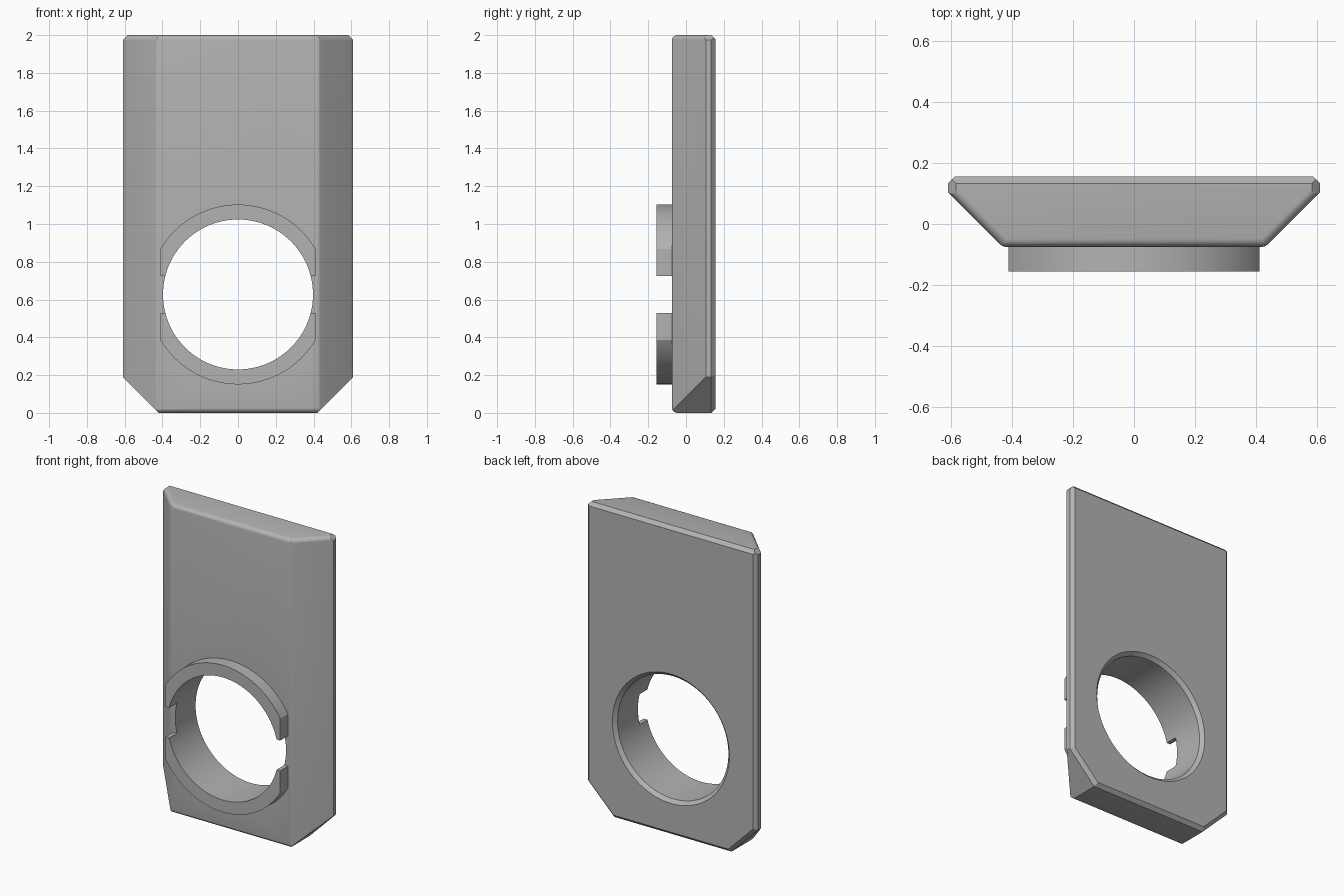
import bpy, bmesh, math
from mathutils import Vector, Matrix

old = bpy.data.objects.get("Cube")
if old:
    bpy.data.objects.remove(old, do_unlink=True)

FRONT, BACK, TOP = -0.075, 0.155, 2.0
HALF = 0.61                      # half width of the plate
RIM_Y = 0.105                    # where the sloped flanks start
HOLE_Z, HOLE_R = 0.627, 0.397
ROUND = 0.03


def make_object(name, bm):
    bmesh.ops.recalc_face_normals(bm, faces=bm.faces)
    mesh = bpy.data.meshes.new(name)
    bm.to_mesh(mesh)
    bm.free()
    obj = bpy.data.objects.new(name, mesh)
    bpy.context.collection.objects.link(obj)
    return obj


def box(lo, hi):
    bm = bmesh.new()
    lo, hi = Vector(lo), Vector(hi)
    mat = Matrix.Translation((lo + hi) / 2) @ Matrix.Diagonal((*(hi - lo), 1))
    bmesh.ops.create_cube(bm, size=1, matrix=mat)
    return bm


def cut(bm, point, normal):
    """Slice off everything on the normal side of a plane and cap it."""
    res = bmesh.ops.bisect_plane(bm, geom=bm.verts[:] + bm.edges[:] + bm.faces[:],
                                 dist=1e-6, plane_co=point, plane_no=normal,
                                 clear_outer=True)
    edges = [e for e in res["geom_cut"] if isinstance(e, bmesh.types.BMEdge)]
    if edges:
        bmesh.ops.holes_fill(bm, edges=[e for e in edges if e.is_boundary])


def round_edge(bm, point, n1, n2, radius=ROUND, steps=7):
    """Round the edge where two planes meet, using tangent slices."""
    n1, n2 = Vector(n1).normalized(), Vector(n2).normalized()
    centre = Vector(point) - (n1 + n2) * radius / (1 + n1.dot(n2))
    for i in range(1, steps):
        n = n1.slerp(n2, i / steps) if hasattr(n1, "slerp") else n1.lerp(n2, i / steps)
        n.normalize()
        cut(bm, centre + n * radius, n)


def lathe(name, profile, steps=96):
    """Solid turned about the hole axis from (radius, y) points."""
    bm = bmesh.new()
    rings = []
    for r, y in profile:
        rings.append([bm.verts.new((r * math.cos(a), y, HOLE_Z + r * math.sin(a)))
                      for a in (math.tau * i / steps for i in range(steps))])
    for a, b in zip(rings, rings[1:]):
        for i in range(steps):
            j = (i + 1) % steps
            bm.faces.new((a[i], a[j], b[j], b[i]))
    bm.faces.new(rings[0])
    bm.faces.new(rings[-1])
    return bm


def boolean(target, tool, operation):
    mod = target.modifiers.new(operation.lower(), "BOOLEAN")
    mod.operation, mod.object, mod.solver = operation, tool, "EXACT"
    bpy.context.view_layer.objects.active = target
    bpy.ops.object.modifier_apply(modifier=mod.name)
    bpy.data.objects.remove(tool, do_unlink=True)


# Plate: a block sliced to its sloped flanks, cut corners and chamfered back
bm = box((-HALF, FRONT, 0), (HALF, BACK, TOP))
front_x = HALF - (RIM_Y - FRONT)
c = 0.022
for s in (-1, 1):
    slope = (s, -1, 0)
    cut(bm, (s * HALF, RIM_Y, 0), slope)
    cut(bm, (s * 0.42, 0, 0), (s, 0, -1))
    cut(bm, (s * (HALF - 0.027), 0, TOP), (s, 0, 1))
    cut(bm, (s * HALF, BACK - c, 0), (s, 1, 0))
    corner = Vector((s, 0, -1)).normalized()
    cut(bm, Vector((s * 0.42, BACK - c, 0)), corner + Vector((0, 1, 0)))
    round_edge(bm, (s * front_x, FRONT, 0), slope, (0, -1, 0))
    round_edge(bm, (s * HALF, RIM_Y, TOP), slope, (0, 0, 1))
for z, n in ((0, -1), (TOP, 1)):
    cut(bm, (0, BACK - c, z), (0, 1, n))
    round_edge(bm, (0, FRONT, z), (0, -1, 0), (0, 0, n))
plate = make_object("window_plate", bm)

# Raised collar: a disc with flat sides, split by a gap on both sides
bm = lathe("collar", ((0.476, -0.155), (0.476, FRONT + 0.04)))
for s in (-1, 1):
    cut(bm, (s * 0.411, 0, 0), (s, 0, 0))
collar = make_object("collar", bm)
gap = make_object("gap_cutter", box((-1, -1, HOLE_Z - 0.098), (1, 1, HOLE_Z + 0.098)))
boolean(collar, gap, "DIFFERENCE")
boolean(plate, collar, "UNION")

# Round opening with a chamfered back rim
bore = make_object("bore_cutter", lathe("bore", (
    (HOLE_R, -0.3), (HOLE_R, BACK - c), (HOLE_R + c, BACK), (HOLE_R + c, 0.3))))
boolean(plate, bore, "DIFFERENCE")

# Single grey finish
grey = bpy.data.materials.new("plain_grey")
grey.use_nodes = True
colour = (0.45, 0.45, 0.45, 1)
grey.diffuse_color = colour
grey.node_tree.nodes["Principled BSDF"].inputs["Base Color"].default_value = colour
plate.data.materials.clear()
plate.data.materials.append(grey)
for face in plate.data.polygons:
    face.material_index = 0

bpy.ops.object.select_all(action="DESELECT")
plate.select_set(True)
bpy.context.view_layer.objects.active = plate
bpy.ops.object.shade_smooth_by_angle(angle=math.radians(25))
